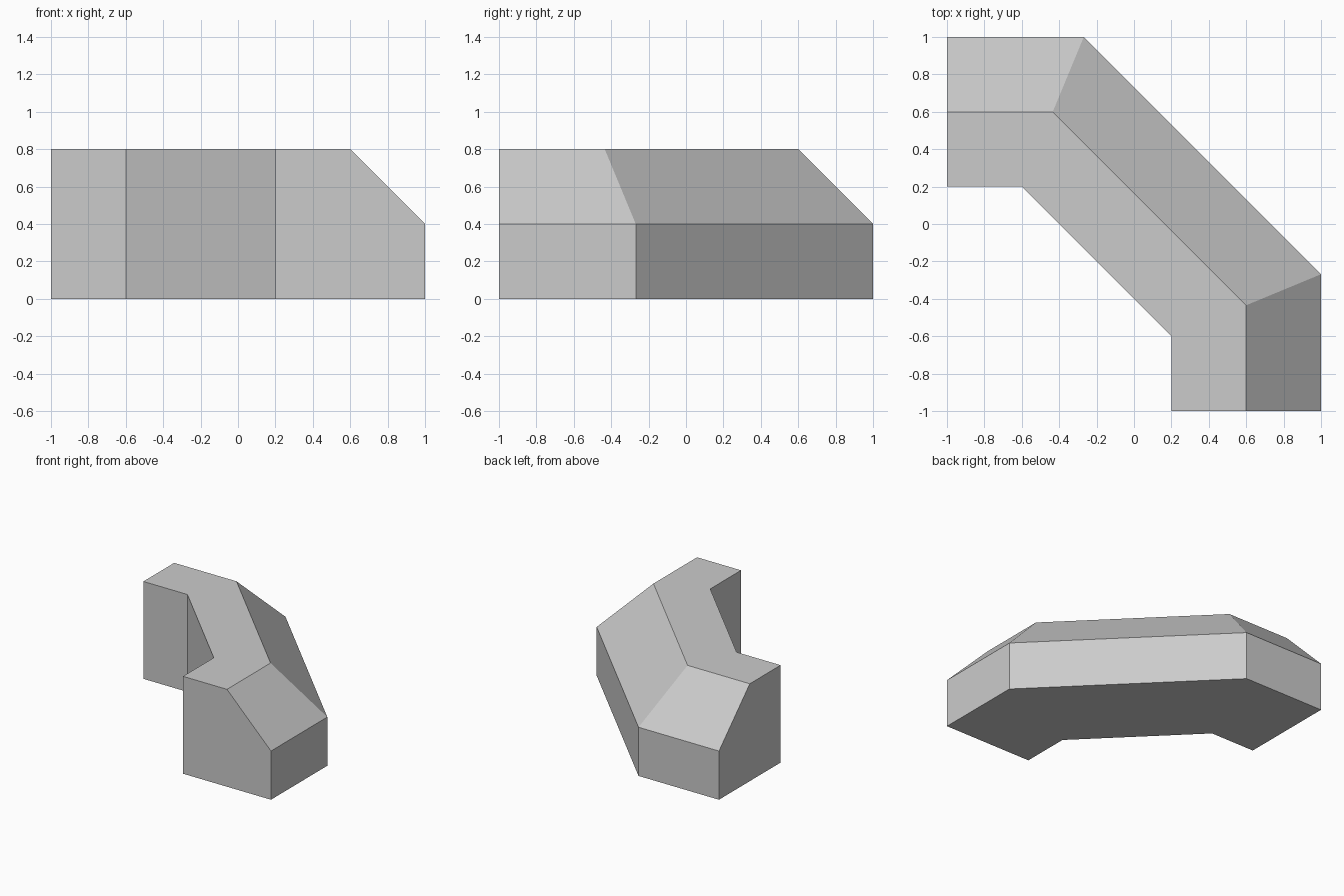
import bpy, bmesh, math
from mathutils import Vector

if "Cube" in bpy.data.objects:
    bpy.data.objects.remove(bpy.data.objects["Cube"])

# Cross-section: (distance outward from the inner edge, height)
profile = [(0, 0), (0, 0.8), (0.4, 0.8), (0.8, 0.4), (0.8, 0)]

# Inner edge of the bend, with the mitre direction at each station
t = math.tan(math.radians(22.5))
stations = [((-1, 0.2), (0, 1)), ((-0.6, 0.2), (t, 1)),
            ((0.2, -0.6), (1, t)), ((0.2, -1), (1, 0))]

# Sweep the section along the mitred path
bm = bmesh.new()
rings = []
for (x, y), (dx, dy) in stations:
    rings.append([bm.verts.new(Vector((x + d * dx, y + d * dy, z)))
                  for d, z in profile])

n = len(profile)
for a, b in zip(rings, rings[1:]):
    for i in range(n):
        j = (i + 1) % n
        bm.faces.new((a[i], a[j], b[j], b[i]))

# Flat end caps
bm.faces.new(rings[0])
bm.faces.new(rings[-1])
bmesh.ops.recalc_face_normals(bm, faces=bm.faces[:])

mesh = bpy.data.meshes.new("bevelled_corner_block")
bm.to_mesh(mesh)
bm.free()
obj = bpy.data.objects.new("bevelled_corner_block", mesh)
bpy.context.collection.objects.link(obj)
